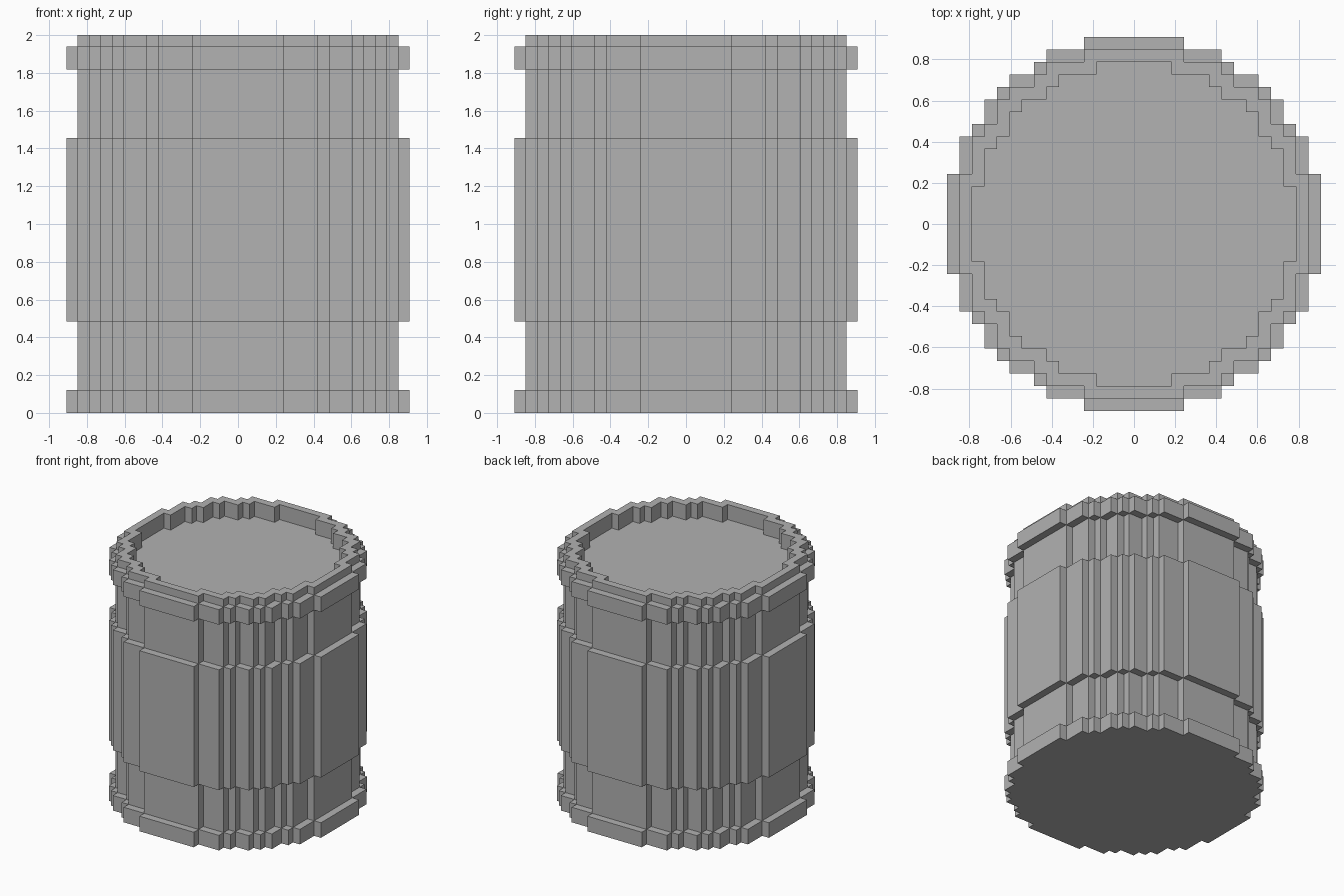
import bpy
import bmesh

cube = bpy.data.objects.get("Cube")
if cube:
    bpy.data.objects.remove(cube, do_unlink=True)

U = 2 / 33  # size of one block

grey = bpy.data.materials.new("plain_grey")
grey.use_nodes = True
COLOUR = (0.445, 0.445, 0.445, 1)
grey.diffuse_color = COLOUR
grey.node_tree.nodes["Principled BSDF"].inputs["Base Color"].default_value = COLOUR


def shrink(rows, corners):
    """Half-widths of a stepped disc moved in by one block."""
    return [min(a - 1, b - corners) for a, b in zip(rows, rows[1:])]


def outline(rows):
    """Stepped outline: one quarter, turned four times."""
    quarter = []
    for j, width in enumerate(rows):
        if j and width != rows[j - 1]:
            quarter += [(rows[j - 1], j), (width, j)]
    quarter.append((rows[-1], len(rows)))
    points = []
    for _ in range(4):
        points += quarter
        quarter = [(-y, x) for x, y in quarter]
    return points


def loop(bm, rows, z):
    verts = [bm.verts.new((x * U, y * U, z * U)) for x, y in outline(rows)]
    edges = [bm.edges.new((a, b)) for a, b in zip(verts, verts[1:] + verts[:1])]
    return verts, edges


def walls(bm, low, high):
    n = len(low)
    for i in range(n):
        k = (i + 1) % n
        bm.faces.new((low[i], low[k], high[k], high[i]))


def section(name, rows, z0, z1, hole=None, floor=None):
    """Stepped drum; a hole goes down to the floor, or right through."""
    bm = bmesh.new()
    low, low_edges = loop(bm, rows, z0)
    high, high_edges = loop(bm, rows, z1)
    walls(bm, low, high)
    if hole:
        bottom, bottom_edges = loop(bm, hole, z0 if floor is None else floor)
        top, top_edges = loop(bm, hole, z1)
        walls(bm, bottom, top)
        bmesh.ops.triangle_fill(bm, edges=high_edges + top_edges, use_beauty=True)
        if floor is None:
            bmesh.ops.triangle_fill(bm, edges=low_edges + bottom_edges, use_beauty=True)
        else:
            bm.faces.new(low)
            bm.faces.new(bottom)
    else:
        bm.faces.new(low)
        bm.faces.new(high)
    bmesh.ops.recalc_face_normals(bm, faces=bm.faces)
    mesh = bpy.data.meshes.new(name)
    bm.to_mesh(mesh)
    bm.free()
    mesh.materials.append(grey)
    bpy.context.collection.objects.link(bpy.data.objects.new(name, mesh))


# Half-widths, row by row from the middle outwards
band = [15] * 4 + [14] * 3 + [13, 12, 12, 11, 10, 8, 7, 4]
wall = shrink(band, 0)
recess = shrink(wall, 1)

# Drum sections from the ground up
section("base_band", band, 0, 2)
section("lower_wall", wall, 2, 8)
section("middle_band", band, 8, 24)
section("upper_wall", wall, 24, 30)
section("top_band", band, 30, 32, recess, 31)
section("rim", wall, 32, 33, recess)
